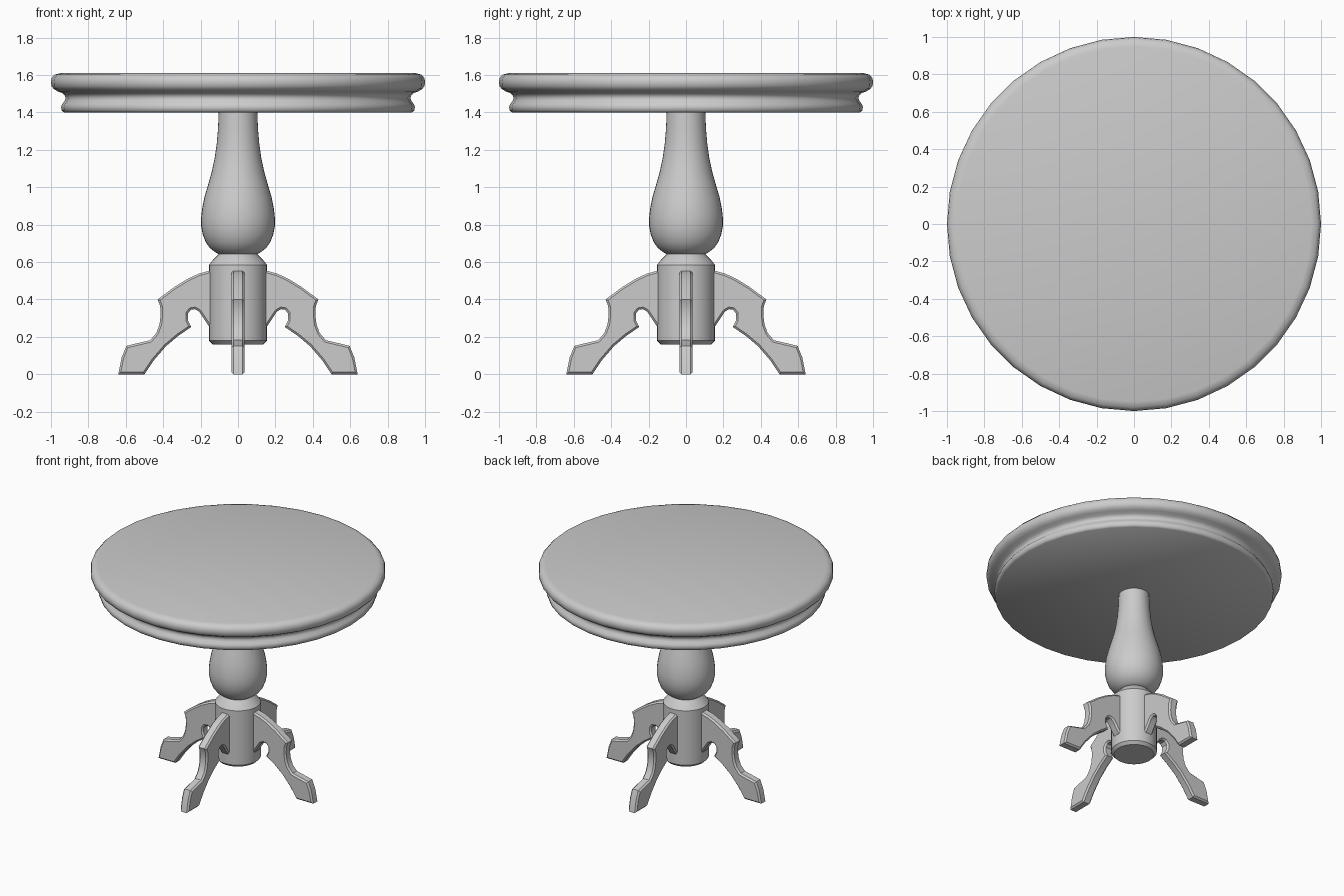
import bpy, bmesh, math
from mathutils import Matrix

if "Cube" in bpy.data.objects:
    bpy.data.objects.remove(bpy.data.objects["Cube"])


def finish(bm, name, angle):
    bmesh.ops.recalc_face_normals(bm, faces=bm.faces)
    mesh = bpy.data.meshes.new(name)
    bm.to_mesh(mesh)
    bm.free()
    obj = bpy.data.objects.new(name, mesh)
    bpy.context.collection.objects.link(obj)
    bpy.ops.object.select_all(action='DESELECT')
    obj.select_set(True)
    bpy.context.view_layer.objects.active = obj
    bpy.ops.object.shade_smooth_by_angle(angle=math.radians(angle))
    return obj


def lathe(name, profile, sides=36, angle=40):
    bm = bmesh.new()
    rings = []
    for r, z in profile:
        rings.append([bm.verts.new((r * math.cos(math.tau * i / sides),
                                    r * math.sin(math.tau * i / sides), z))
                      for i in range(sides)])
    for a, b in zip(rings, rings[1:]):
        for i in range(sides):
            j = (i + 1) % sides
            bm.faces.new((a[i], a[j], b[j], b[i]))
    bm.faces.new(rings[0])
    bm.faces.new(rings[-1])
    return finish(bm, name, angle)


# Round moulded top
lathe("tabletop", [(0.93, 1.40), (0.942, 1.41), (0.946, 1.43), (0.94, 1.445),
                   (0.928, 1.46), (0.922, 1.475), (0.925, 1.49), (0.938, 1.503),
                   (0.965, 1.513), (0.985, 1.525), (0.998, 1.543), (1.0, 1.565),
                   (0.996, 1.585), (0.98, 1.602), (0.95, 1.61)])

# Turned baluster column
lathe("column", [(0.10, 0.64), (0.125, 0.655), (0.15, 0.675), (0.172, 0.705),
                 (0.188, 0.745), (0.197, 0.79), (0.197, 0.84), (0.191, 0.89),
                 (0.18, 0.945), (0.161, 1.01), (0.141, 1.08), (0.124, 1.16),
                 (0.114, 1.23), (0.107, 1.31), (0.103, 1.405)])

# Hub that carries the legs
lathe("hub", [(0.135, 0.16), (0.155, 0.18), (0.155, 0.585), (0.135, 0.61),
              (0.10, 0.645)], angle=30)

# Four scrolled legs with chamfered edges
outline = [(0.10, 0.56), (0.155, 0.553), (0.21, 0.538), (0.27, 0.51), (0.34, 0.467),
           (0.43, 0.40), (0.416, 0.365), (0.414, 0.31), (0.42, 0.265), (0.437, 0.22),
           (0.47, 0.182), (0.53, 0.168), (0.597, 0.152), (0.622, 0.09), (0.64, 0.0),
           (0.50, 0.0), (0.45, 0.075), (0.385, 0.15), (0.32, 0.205), (0.25, 0.253),
           (0.268, 0.29), (0.268, 0.325), (0.252, 0.345), (0.23, 0.348),
           (0.208, 0.335), (0.185, 0.30), (0.155, 0.255), (0.10, 0.20)]
HALF = 0.034
for k, side in enumerate(("right", "back", "left", "front")):
    bm = bmesh.new()
    near = [bm.verts.new((x, -HALF, z)) for x, z in outline]
    far = [bm.verts.new((x, HALF, z)) for x, z in outline]
    caps = [bm.faces.new(near), bm.faces.new(far)]
    n = len(outline)
    for i in range(n):
        j = (i + 1) % n
        bm.faces.new((near[i], near[j], far[j], far[i]))
    bmesh.ops.recalc_face_normals(bm, faces=bm.faces)
    rim = [e for f in caps for e in f.edges]
    bmesh.ops.bevel(bm, geom=rim, offset=0.011, segments=1, affect='EDGES')
    bm.transform(Matrix.Rotation(k * math.pi / 2, 4, 'Z'))
    finish(bm, side + "_leg", 30)
